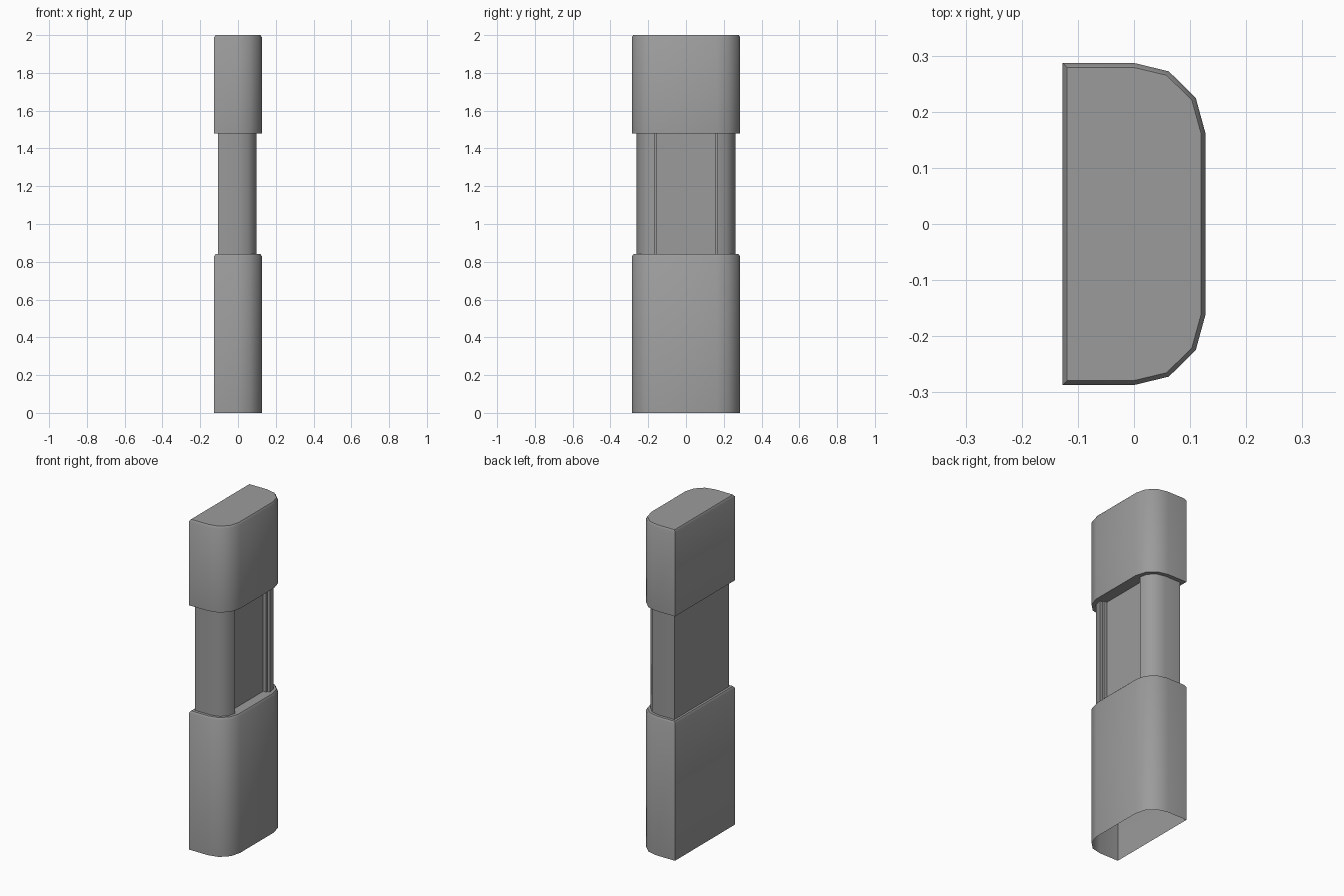
import bpy, bmesh, math

cube = bpy.data.objects.get("Cube")
if cube:
    bpy.data.objects.remove(cube, do_unlink=True)

grey = bpy.data.materials.new("mid grey plastic")
grey.use_nodes = True
colour = (0.33, 0.33, 0.33, 1)
grey.diffuse_color = colour
grey.node_tree.nodes["Principled BSDF"].inputs["Base Color"].default_value = colour


def mirrored(half):
    """Close a half outline (y > 0, back to front) by mirroring it across y."""
    return half + [(x, -y) for x, y in reversed(half)]


def inset(half, d):
    """Shrink a half outline evenly, keeping the flat front width."""
    n = len(half)
    out = []
    for i, (x, y) in enumerate(half):
        a = math.radians(90 * max(0, i - 1) / (n - 2))
        if i == 0:
            out.append((x + d, y - d))
        else:
            out.append((x - d * math.sin(a), y - d * math.cos(a)))
    return out


def loft(name, layers, bottom=True, top=True):
    """Join (outline, height) layers with side walls and optional end caps."""
    bm = bmesh.new()
    rings = [[bm.verts.new((x, y, z)) for x, y in reversed(outline)]
             for outline, z in layers]
    for low, high in zip(rings, rings[1:]):
        for i in range(len(low)):
            j = (i + 1) % len(low)
            bm.faces.new((low[i], low[j], high[j], high[i]))
    if bottom:
        bm.faces.new(rings[0][::-1])
    if top:
        bm.faces.new(rings[-1])
    bm.normal_update()
    mesh = bpy.data.meshes.new(name)
    bm.to_mesh(mesh)
    bm.free()
    mesh.materials.append(grey)
    obj = bpy.data.objects.new(name, mesh)
    bpy.context.collection.objects.link(obj)
    bpy.ops.object.select_all(action='DESELECT')
    obj.select_set(True)
    bpy.context.view_layer.objects.active = obj
    bpy.ops.object.shade_smooth_by_angle(angle=math.radians(35))
    return obj


# Flat-backed outline with rounded front corners
shell = [(-0.127, 0.287), (0, 0.287), (0.062, 0.272), (0.11, 0.225), (0.127, 0.163)]
outer = mirrored(shell)
rim = mirrored(inset(shell, 0.008))

# Lower sleeve, open underneath, with a chamfered top rim
loft("lower_sleeve", [(outer, 0), (outer, 0.828), (rim, 0.84)], bottom=False)

# Upper cap
loft("upper_cap", [(outer, 1.48), (outer, 1.988), (rim, 2)])

# Slim middle body with a stepped recess in its front
body = [(-0.105, 0.262), (0, 0.262), (0.052, 0.249), (0.088, 0.214), (0.098, 0.167),
        (0.08, 0.167), (0.08, 0.156), (0.06, 0.156)]
loft("middle_body", [(mirrored(body), 0.835), (mirrored(body), 1.485)])
